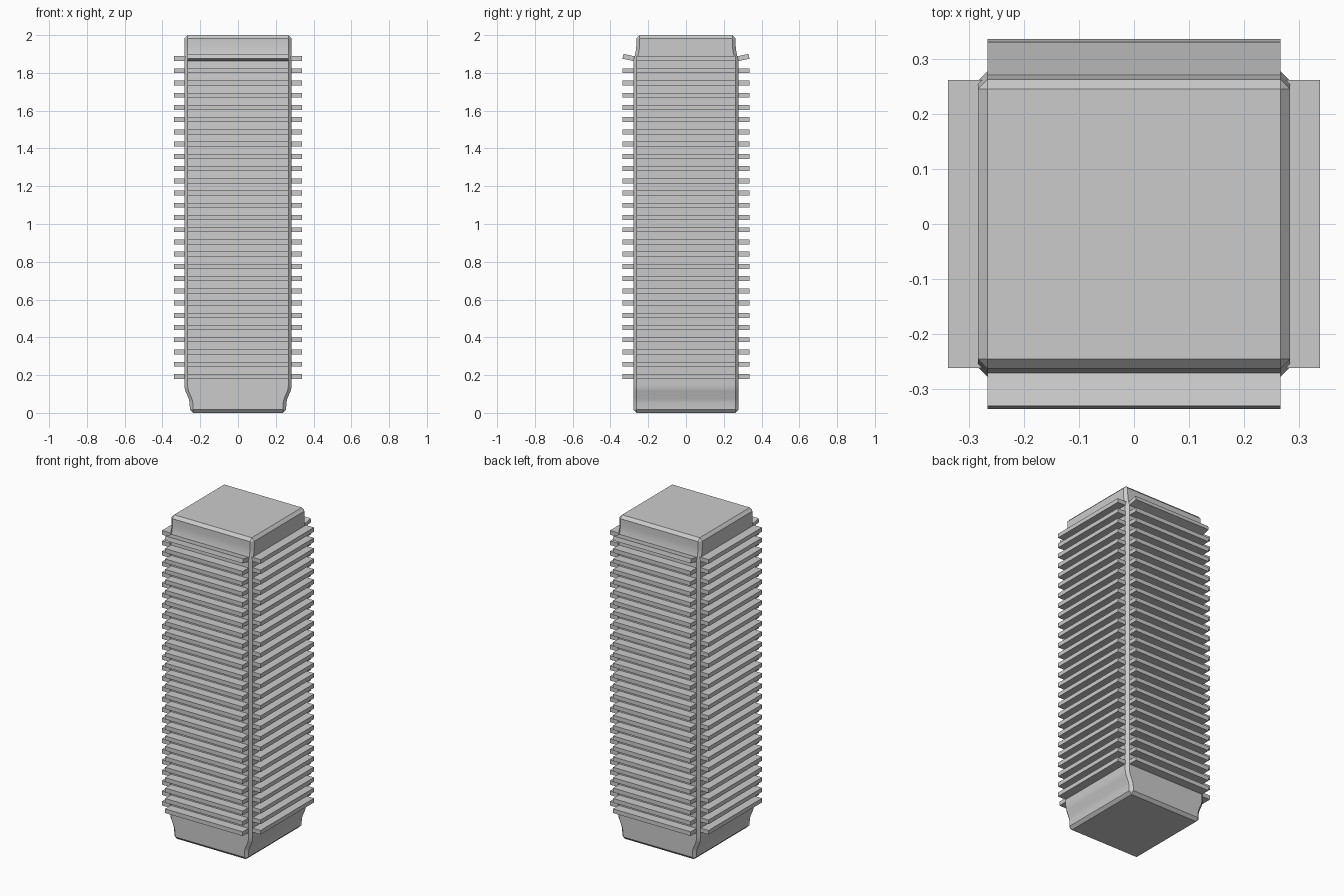
import bpy, bmesh, math
from mathutils import Matrix, Vector

if "Cube" in bpy.data.objects:
    bpy.data.objects.remove(bpy.data.objects["Cube"])


def finish(bm, name, smooth=False):
    bmesh.ops.remove_doubles(bm, verts=bm.verts, dist=1e-5)
    bmesh.ops.recalc_face_normals(bm, faces=bm.faces)
    mesh = bpy.data.meshes.new(name)
    bm.to_mesh(mesh)
    bm.free()
    ob = bpy.data.objects.new(name, mesh)
    bpy.context.collection.objects.link(ob)
    if smooth:
        bpy.context.view_layer.objects.active = ob
        ob.select_set(True)
        bpy.ops.object.shade_smooth_by_angle(angle=math.radians(30))
        ob.select_set(False)
    return ob


# Body: loft of chamfered rectangles (z, half x, half y, corner chamfer)
C = 0.017
LEVELS = [
    (0.0, 0.238, 0.261, 0), (0.018, 0.255, 0.278, C), (0.055, 0.256, 0.278, C),
    (0.075, 0.261, 0.278, C), (0.115, 0.278, 0.278, C), (0.13, 0.282, 0.278, C),
    (0.15, 0.284, 0.278, C), (1.86, 0.284, 0.278, C), (1.875, 0.284, 0.276, C),
    (1.89, 0.284, 0.271, C), (1.92, 0.284, 0.265, C), (1.945, 0.284, 0.263, C),
    (1.982, 0.284, 0.263, C), (2.0, 0.267, 0.246, 0),
]
bm = bmesh.new()
rings = []
for z, hx, hy, c in LEVELS:
    if c:
        pts = [(hx, hy - c), (hx - c, hy), (c - hx, hy), (-hx, hy - c),
               (-hx, c - hy), (c - hx, -hy), (hx - c, -hy), (hx, c - hy)]
    else:
        pts = [(sx * hx, sy * hy) for sx, sy in
               ((1, 1), (1, 1), (-1, 1), (-1, 1), (-1, -1), (-1, -1), (1, -1), (1, -1))]
    rings.append([bm.verts.new((x, y, z)) for x, y in pts])
for a, b in zip(rings, rings[1:]):
    for i in range(8):
        j = (i + 1) % 8
        bm.faces.new((a[i], a[j], b[j], b[i]))
bm.faces.new(rings[0])
bm.faces.new(rings[-1])
finish(bm, "body", True)

# Fins: 27 per side; the uppermost front and back fins tilt upward
COUNT, Z0, Z1, THICK = 27, 0.193, 1.876, 0.026


def fin_stack(name, turn, root, tip, half_width, tilt_top):
    bm = bmesh.new()
    for i in range(COUNT):
        z = Z0 + (Z1 - Z0) * i / (COUNT - 1)
        tilt = math.radians(-12) if tilt_top and i == COUNT - 1 else 0
        inner = root - 0.012
        m = (Matrix.Rotation(math.radians(turn), 4, 'Z')
             @ Matrix.Translation((root, 0, z))
             @ Matrix.Rotation(tilt, 4, 'Y')
             @ Matrix.Translation(((inner + tip) / 2 - root, 0, 0))
             @ Matrix.Diagonal(Vector((tip - inner, 2 * half_width, THICK, 1))))
        bmesh.ops.create_cube(bm, size=1, matrix=m)
    finish(bm, name)


for name, turn in (("right_fins", 0), ("left_fins", 180)):
    fin_stack(name, turn, 0.284, 0.339, 0.262, False)
for name, turn in (("back_fins", 90), ("front_fins", 270)):
    fin_stack(name, turn, 0.278, 0.335, 0.267, True)
